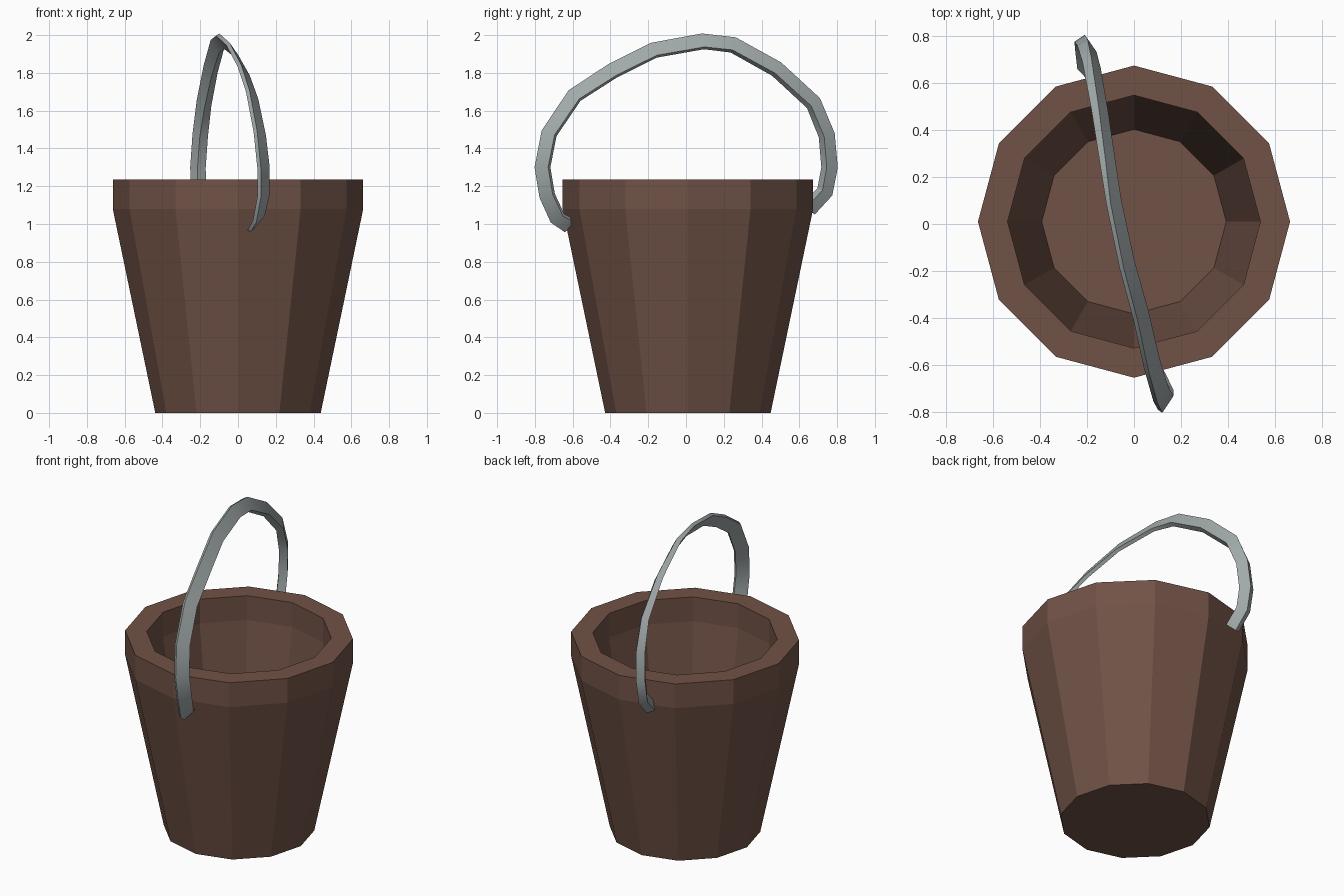
import bpy, bmesh, math
from mathutils import Vector

if "Cube" in bpy.data.objects:
    bpy.data.objects.remove(bpy.data.objects["Cube"])


def material(name, color):
    m = bpy.data.materials.new(name)
    m.diffuse_color = (*color, 1)
    m.use_nodes = True
    m.node_tree.nodes["Principled BSDF"].inputs["Base Color"].default_value = m.diffuse_color
    return m


def loft(name, rings, mat):
    """Skin a list of closed rings and cap both ends."""
    bm = bmesh.new()
    loops = [[bm.verts.new(p) for p in ring] for ring in rings]
    n = len(loops[0])
    for a, b in zip(loops, loops[1:]):
        for i in range(n):
            j = (i + 1) % n
            bm.faces.new((a[i], a[j], b[j], b[i]))
    bm.faces.new(loops[0][::-1])
    bm.faces.new(loops[-1])
    bmesh.ops.recalc_face_normals(bm, faces=bm.faces)
    mesh = bpy.data.meshes.new(name)
    bm.to_mesh(mesh)
    bm.free()
    mesh.materials.append(mat)
    obj = bpy.data.objects.new(name, mesh)
    bpy.context.collection.objects.link(obj)
    return obj


# Bucket: 12-sided profile up the outside, over the rim and down the inside
SIDES = 12
profile = [(0.438, 0), (0.663, 1.08), (0.663, 1.235),
           (0.537, 1.235), (0.537, 1.08), (0.392, 0.13)]
rings = [[(r * math.cos(math.tau * i / SIDES),
           0.01 + r * math.sin(math.tau * i / SIDES), z) for i in range(SIDES)]
         for r, z in profile]
loft("bucket", rings, material("wood", (0.165, 0.085, 0.062)))

# Handle: tilted flat strap swept along a skewed arch, thicker towards the back
path = [(0.08, -0.615, 0.99), (0.11, -0.68, 1.03), (0.135, -0.735, 1.15),
        (0.135, -0.76, 1.3), (0.115, -0.725, 1.48), (0.075, -0.59, 1.68),
        (0.03, -0.39, 1.81), (-0.03, -0.17, 1.92), (-0.085, 0.09, 1.967),
        (-0.11, 0.25, 1.948), (-0.145, 0.48, 1.82), (-0.18, 0.675, 1.64),
        (-0.2, 0.745, 1.47), (-0.212, 0.76, 1.3), (-0.21, 0.735, 1.17),
        (-0.2, 0.65, 1.08)]
pts = [Vector(p) for p in path]
last = len(pts) - 1
rings = []
for i, p in enumerate(pts):
    t = (pts[min(i + 1, last)] - pts[max(i - 1, 0)]).normalized()
    inward = Vector((0, t.z, -t.y)).normalized()
    w = Vector((0.55, 0, 0)) + 0.83 * inward
    w = (w - w.dot(t) * t).normalized()
    n = t.cross(w)
    back = max(0, min(1, (i - 8) / 4))
    hw = 0.043 - 0.008 * back
    ht = 0.011 + 0.015 * back
    rings.append([p + w * hw * a + n * ht * b
                  for a, b in ((-1, -1), (1, -1), (1, 1), (-1, 1))])
handle = loft("handle", rings, material("metal", (0.36, 0.4, 0.4)))
bpy.context.view_layer.objects.active = handle
handle.select_set(True)
bpy.ops.object.shade_smooth_by_angle(angle=math.radians(30))
